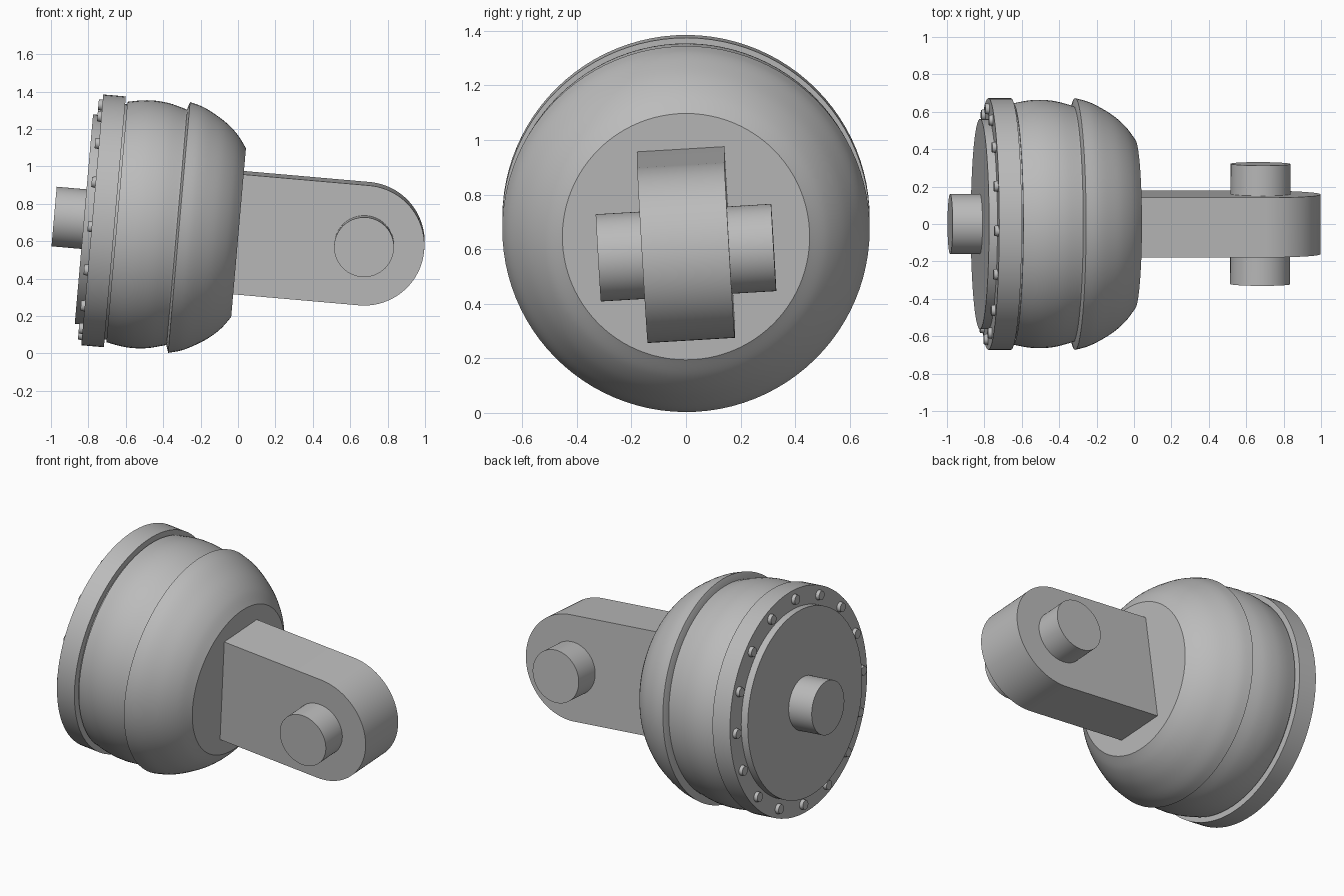
import bpy, bmesh, math
from mathutils import Matrix

if "Cube" in bpy.data.objects:
    bpy.data.objects.remove(bpy.data.objects["Cube"], do_unlink=True)

# Single grey metal
GREY = (0.5, 0.5, 0.5, 1)
metal = bpy.data.materials.new("grey metal")
metal.use_nodes = True
metal.diffuse_color = GREY
metal.node_tree.nodes["Principled BSDF"].inputs["Base Color"].default_value = GREY

# Whole assembly lies along x, pitched down and rolled slightly
POSE = (Matrix.Translation((0, 0, 0.646))
        @ Matrix.Rotation(math.radians(5), 4, 'Y')
        @ Matrix.Rotation(math.radians(3.4), 4, 'X'))


def finish(name, bm, angle=30):
    bmesh.ops.recalc_face_normals(bm, faces=bm.faces)
    mesh = bpy.data.meshes.new(name)
    bm.to_mesh(mesh)
    bm.free()
    mesh.materials.append(metal)
    obj = bpy.data.objects.new(name, mesh)
    bpy.context.collection.objects.link(obj)
    obj.matrix_world = POSE
    bpy.ops.object.select_all(action='DESELECT')
    obj.select_set(True)
    bpy.context.view_layer.objects.active = obj
    bpy.ops.object.shade_smooth_by_angle(angle=math.radians(angle))
    return obj


def lathe(name, profile, steps=96):
    """Revolve (x, radius) points about the x axis and cap both ends."""
    bm = bmesh.new()
    rings = []
    for x, r in profile:
        turn = [2 * math.pi * i / steps for i in range(steps)]
        rings.append([bm.verts.new((x, r * math.cos(a), r * math.sin(a))) for a in turn])
    for a, b in zip(rings, rings[1:]):
        for i in range(steps):
            j = (i + 1) % steps
            bm.faces.new((a[i], a[j], b[j], b[i]))
    bm.faces.new(rings[0])
    bm.faces.new(rings[-1])
    return finish(name, bm)


def blend(points, n=6):
    """Catmull-Rom curve through the points."""
    p = [points[0]] + points + [points[-1]]
    out = []
    for a, b, c, d in zip(p, p[1:], p[2:], p[3:]):
        for k in range(n):
            t = k / n
            out.append(tuple(0.5 * (2 * q + (r - o) * t + (2 * o - 5 * q + 4 * r - s) * t * t
                                    + (3 * q - o - 3 * r + s) * t ** 3)
                             for o, q, r, s in zip(a, b, c, d)))
    return out + [points[-1]]


# Housing: stub shaft, end plate, flange, barrel and dome
lathe("rear_shaft", [(-0.987, 0.16), (-0.80, 0.16)], 64)
lathe("end_plate", [(-0.827, 0.562), (-0.77, 0.562)])
lathe("flange", [(-0.782, 0.673), (-0.661, 0.673)])
lathe("flange_neck", [(-0.67, 0.632), (-0.64, 0.632)])
lathe("barrel", blend([(-0.65, 0.645), (-0.57, 0.66), (-0.50, 0.664),
                       (-0.42, 0.656), (-0.33, 0.632)]) + [(-0.31, 0.632)])
lathe("dome", [(-0.328, 0.636)] + blend([(-0.316, 0.673), (-0.25, 0.655), (-0.185, 0.624),
                                         (-0.11, 0.577), (-0.046, 0.519), (0.003, 0.453)]))

# Bolt heads around the flange
bolts = bmesh.new()
COUNT = 16
for i in range(COUNT):
    a = 2 * math.pi * i / COUNT
    place = (Matrix.Rotation(a, 4, 'X') @ Matrix.Translation((-0.788, 0.617, 0))
             @ Matrix.Rotation(-math.pi / 2, 4, 'Y'))
    bmesh.ops.create_cone(bolts, cap_ends=True, segments=20, radius1=0.032, radius2=0.027,
                          depth=0.03, matrix=place)
finish("flange_bolts", bolts)

# Lug: flat bar with a rounded end
HALF, THICK, CENTRE = 0.322, 0.16, 0.678
outline = [(-0.05, -HALF)]
for i in range(49):
    a = math.pi * (i / 48 - 0.5)
    outline.append((CENTRE + HALF * math.cos(a), HALF * math.sin(a)))
outline.append((-0.05, HALF))
lug = bmesh.new()
face = lug.faces.new([lug.verts.new((x, -THICK, z)) for x, z in outline])
side = bmesh.ops.extrude_face_region(lug, geom=[face])["geom"]
bmesh.ops.translate(lug, vec=(0, 2 * THICK, 0),
                    verts=[v for v in side if isinstance(v, bmesh.types.BMVert)])
finish("lug", lug)

# Cross pin through the lug
pin = bmesh.new()
bmesh.ops.create_cone(pin, cap_ends=True, segments=64, radius1=0.16, radius2=0.16, depth=0.644,
                      matrix=Matrix.Translation((CENTRE, 0, 0)) @ Matrix.Rotation(math.pi / 2, 4, 'X'))
finish("cross_pin", pin)
